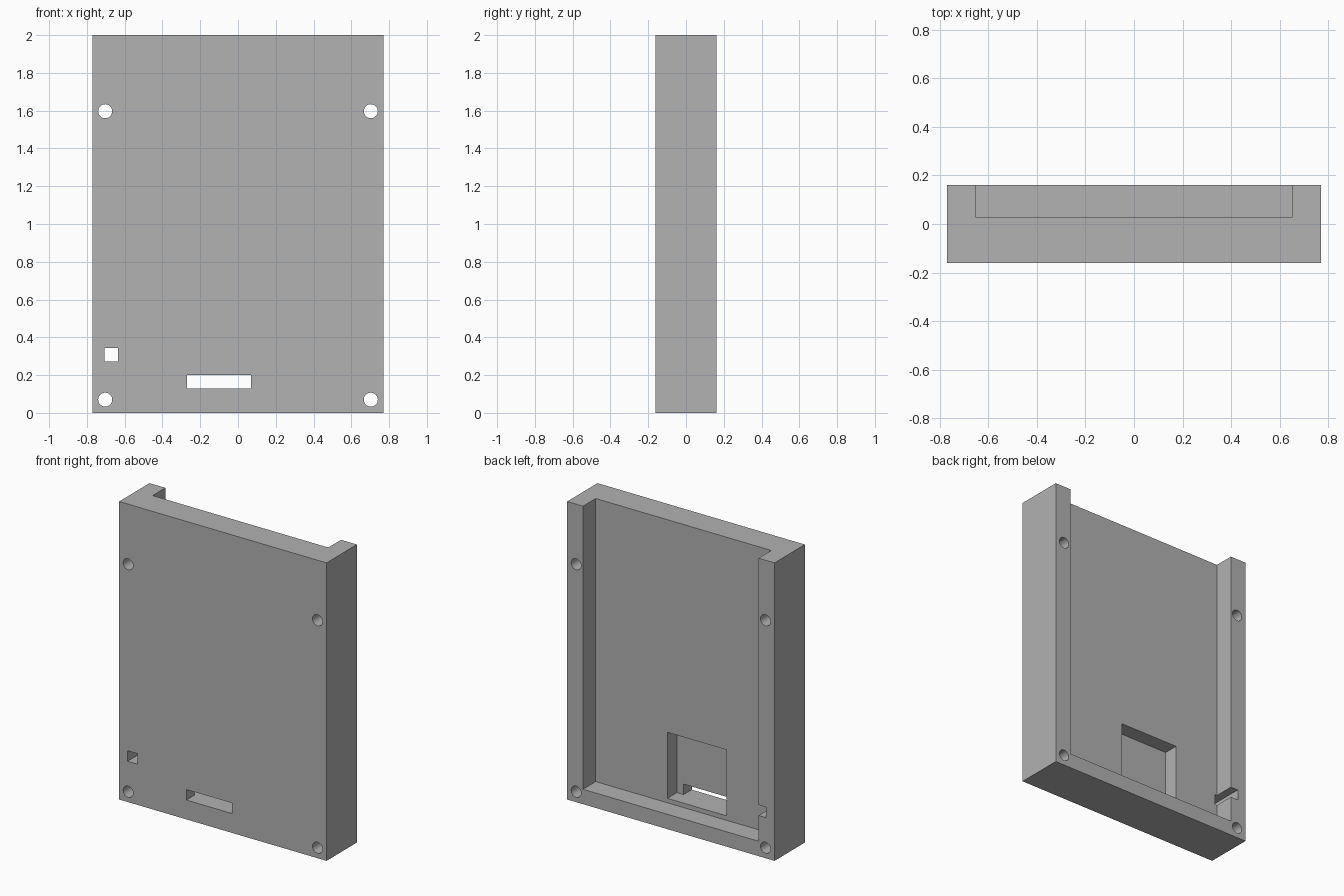
import bpy
import math

cube = bpy.data.objects.get("Cube")
if cube:
    bpy.data.objects.remove(cube, do_unlink=True)

grey = bpy.data.materials.new("plain_grey")
grey.use_nodes = True
grey.diffuse_color = (0.445, 0.445, 0.445, 1)
grey.node_tree.nodes["Principled BSDF"].inputs["Base Color"].default_value = grey.diffuse_color

HALF_W, HALF_D, HEIGHT = 0.77, 0.161, 2.0
FLOOR_Y = 0.026      # rear face of the panel inside the tray
POCKET_Y = -0.075    # bottom of the connector pocket
OVER = 0.1           # how far cutters run past the body


def box(name, x, y, z):
    """Box from (min, max) pairs."""
    bpy.ops.mesh.primitive_cube_add(size=1, location=[sum(p) / 2 for p in (x, y, z)])
    ob = bpy.context.object
    ob.name = name
    ob.scale = [p[1] - p[0] for p in (x, y, z)]
    bpy.ops.object.transform_apply(location=True, rotation=True, scale=True)
    ob.data.materials.append(grey)
    return ob


def hole(name, x, z, radius):
    """Round through hole along y."""
    bpy.ops.mesh.primitive_cylinder_add(vertices=48, radius=radius, depth=1,
                                        location=(x, 0, z), rotation=(math.pi / 2, 0, 0))
    ob = bpy.context.object
    ob.name = name
    bpy.ops.object.transform_apply(location=True, rotation=True, scale=True)
    ob.data.materials.append(grey)
    return ob


# Solid case body
case = box("case_back_shell", (-HALF_W, HALF_W), (-HALF_D, HALF_D), (0, HEIGHT))

through = (-HALF_D - OVER, HALF_D + OVER)
cutters = [
    # Tray, open at the rear and top
    box("tray_cutter", (-0.652, 0.652), (FLOOR_Y, HALF_D + OVER), (0.10, HEIGHT + OVER)),
    # Pocket in the tray floor, with a slot through the front
    box("pocket_cutter", (-0.32, 0.12), (POCKET_Y, FLOOR_Y + 0.05), (0.13, 0.573)),
    box("slot_cutter", (-0.27, 0.07), (-HALF_D - OVER, POCKET_Y + 0.05), (0.13, 0.20)),
    # Square opening that notches the side wall
    box("square_cutter", (-0.708, -0.635), through, (0.273, 0.344)),
]
# Screw holes
for side in (-1, 1):
    for z in (0.07, 1.597):
        cutters.append(hole("screw_hole_cutter", side * 0.703, z, 0.037))

# Cut the openings and discard the cutters
bpy.ops.object.select_all(action='DESELECT')
bpy.context.view_layer.objects.active = case
case.select_set(True)
for cutter in cutters:
    cutter.hide_render = True
    mod = case.modifiers.new("cut", 'BOOLEAN')
    mod.operation = 'DIFFERENCE'
    mod.solver = 'EXACT'
    mod.object = cutter
    bpy.ops.object.modifier_apply(modifier=mod.name)
for cutter in cutters:
    bpy.data.objects.remove(cutter, do_unlink=True)

bpy.ops.object.shade_smooth_by_angle(angle=math.radians(30))
